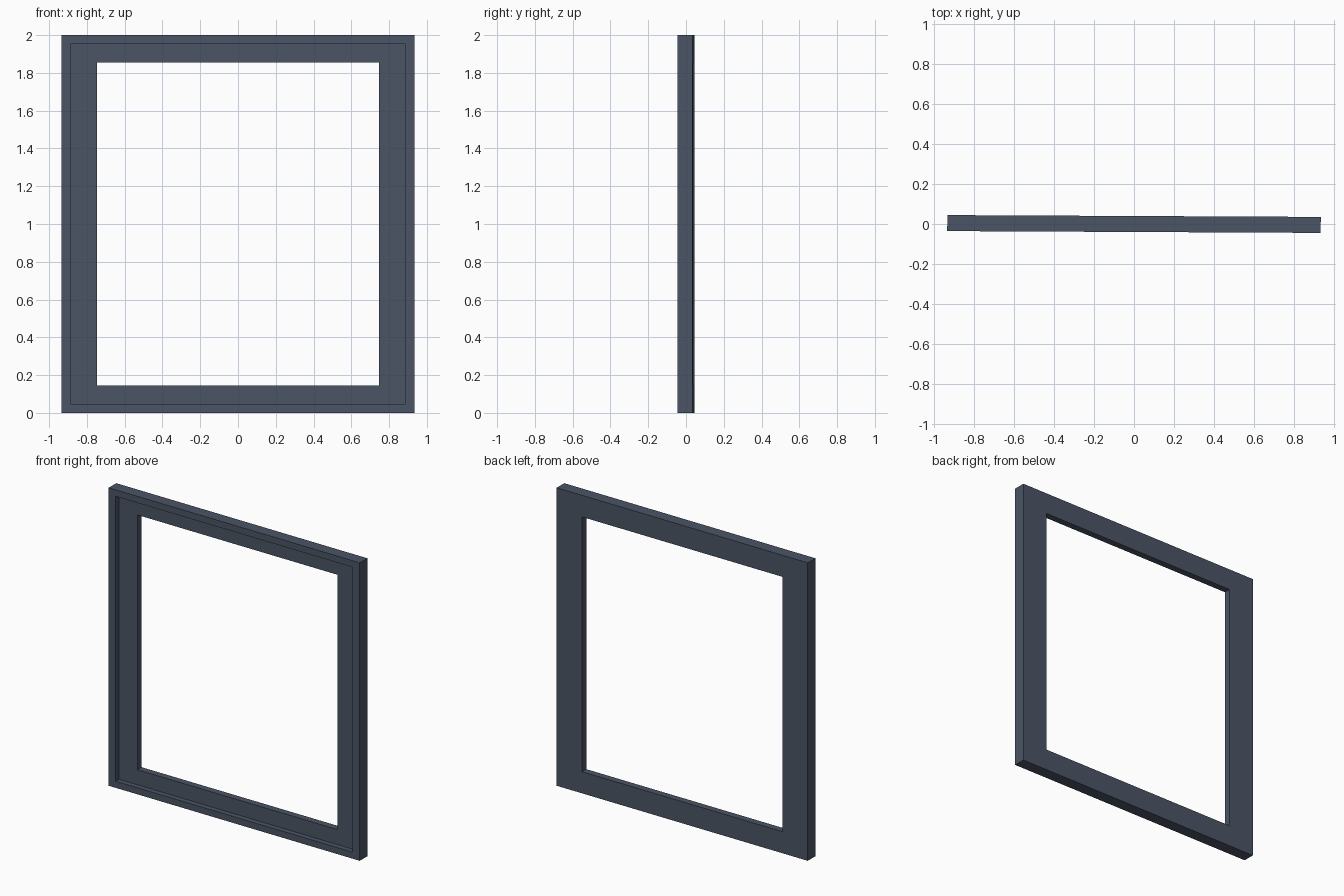
import bpy, bmesh, math

if "Cube" in bpy.data.objects:
    bpy.data.objects.remove(bpy.data.objects["Cube"])

WIDTH, HEIGHT, DEPTH = 1.87, 2.0, 0.08
FRONT, BACK = -DEPTH / 2, DEPTH / 2
LEDGE = FRONT + 0.035          # depth of the recessed face
TILT = -0.0048                 # very slight turn about z


def rect_loop(bm, inset_x, inset_z, y):
    """Four corner vertices of a rectangle inset from the outer edge."""
    x = WIDTH / 2 - inset_x
    lo, hi = inset_z, HEIGHT - inset_z
    return [bm.verts.new(p) for p in ((-x, y, lo), (x, y, lo), (x, y, hi), (-x, y, hi))]


# Cross-section of the frame, swept around the rectangle: inset x, inset z, y
profile = [
    (0.0, 0.0, FRONT),
    (0.052, 0.044, FRONT),     # front lip
    (0.052, 0.044, LEDGE),     # recess wall
    (0.189, 0.145, LEDGE),     # recessed face
    (0.189, 0.145, BACK),      # opening wall
    (0.0, 0.0, BACK),
]

bm = bmesh.new()
loops = [rect_loop(bm, *p) for p in profile]
for i, a in enumerate(loops):
    b = loops[(i + 1) % len(loops)]
    for k in range(4):
        n = (k + 1) % 4
        bm.faces.new((a[k], a[n], b[n], b[k]))
bmesh.ops.recalc_face_normals(bm, faces=bm.faces)

mesh = bpy.data.meshes.new("window_frame")
bm.to_mesh(mesh)
bm.free()
frame = bpy.data.objects.new("window_frame", mesh)
bpy.context.collection.objects.link(frame)
frame.rotation_euler.z = TILT

# Dark slate finish
mat = bpy.data.materials.new("dark_slate")
mat.diffuse_color = (0.07, 0.09, 0.13, 1.0)
mat.use_nodes = True
mat.node_tree.nodes["Principled BSDF"].inputs["Base Color"].default_value = mat.diffuse_color
mesh.materials.append(mat)
